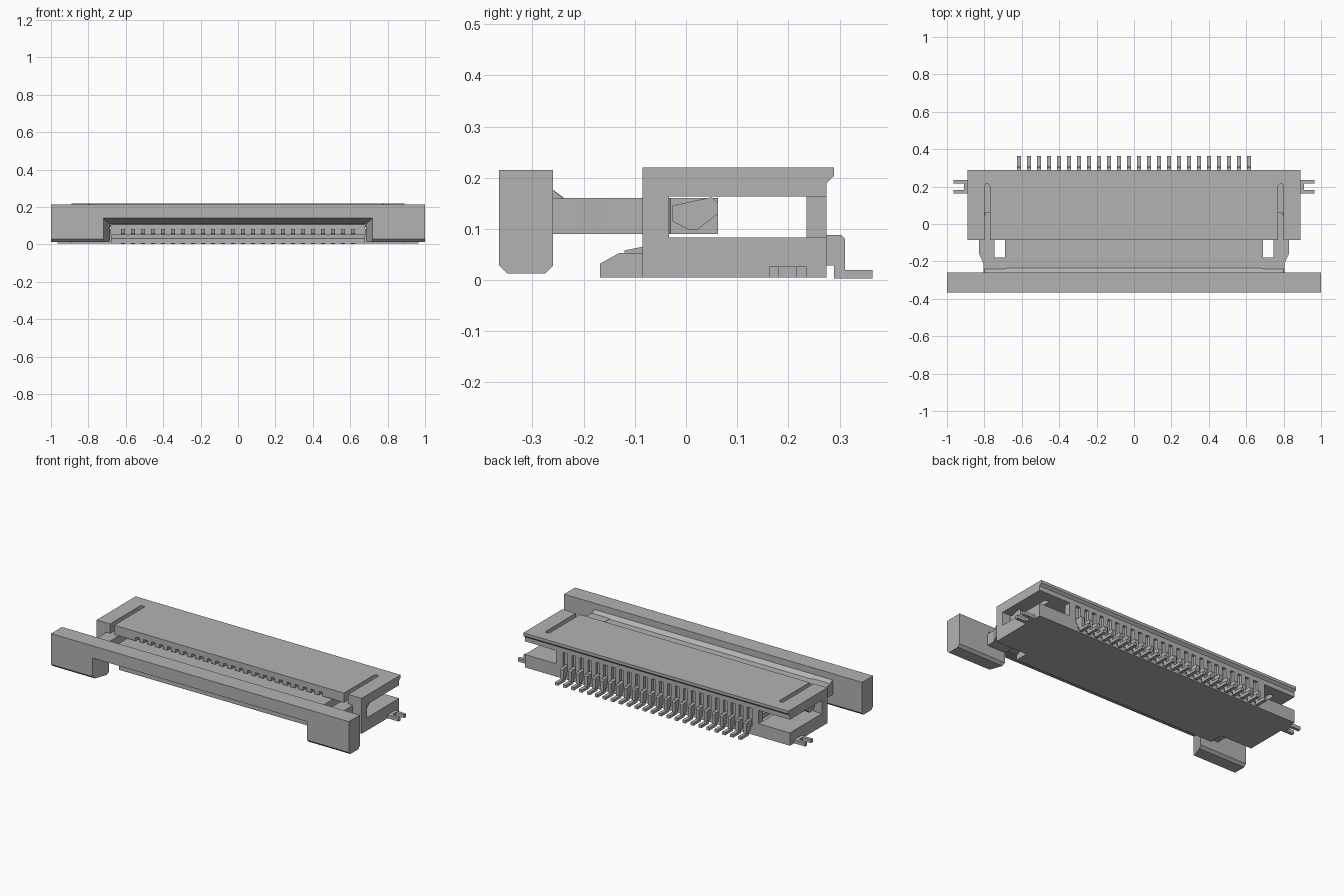
import bpy, bmesh

cube = bpy.data.objects.get("Cube")
if cube:
    bpy.data.objects.remove(cube, do_unlink=True)

grey = bpy.data.materials.new("plain grey")
grey.use_nodes = True
COLOUR = (0.45, 0.45, 0.45, 1)
grey.diffuse_color = COLOUR
grey.node_tree.nodes["Principled BSDF"].inputs["Base Color"].default_value = COLOUR

PITCH, PINS = 0.0535, 24
PIN_X = [(i - (PINS - 1) / 2) * PITCH for i in range(PINS)]


def finish(name, bm, hidden=False):
    bmesh.ops.recalc_face_normals(bm, faces=bm.faces)
    mesh = bpy.data.meshes.new(name)
    bm.to_mesh(mesh)
    bm.free()
    mesh.materials.append(grey)
    ob = bpy.data.objects.new(name, mesh)
    bpy.context.collection.objects.link(ob)
    ob.hide_render = hidden
    ob.hide_viewport = hidden
    return ob


def loft(bm, ring_a, ring_b):
    """Closed solid between two matching rings."""
    a = [bm.verts.new(p) for p in ring_a]
    b = [bm.verts.new(p) for p in ring_b]
    bm.faces.new(a)
    bm.faces.new(b)
    for i in range(len(a)):
        j = (i + 1) % len(a)
        bm.faces.new((a[i], a[j], b[j], b[i]))


def along_x(name, profile, spans, hidden=False):
    """Extrude a (y, z) profile over each x span."""
    bm = bmesh.new()
    for x0, x1 in spans:
        loft(bm, [(x0, y, z) for y, z in profile], [(x1, y, z) for y, z in profile])
    return finish(name, bm, hidden)


def along_z(name, outline, z0, z1, hidden=False):
    """Extrude an (x, y) outline upwards, on both sides."""
    bm = bmesh.new()
    for s in (-1, 1):
        loft(bm, [(s * x, y, z0) for x, y in outline], [(s * x, y, z1) for x, y in outline])
    return finish(name, bm, hidden)


def rect(a0, a1, b0, b1):
    return [(a0, b0), (a1, b0), (a1, b1), (a0, b1)]


def both(x0, x1):
    return [(-x1, -x0), (x0, x1)]


def each_pin(width):
    return [(x - width / 2, x + width / 2) for x in PIN_X]


def cut(ob, cutter):
    mod = ob.modifiers.new("cut", "BOOLEAN")
    mod.object = cutter
    mod.operation = "DIFFERENCE"
    mod.solver = "EXACT"


# Housing floor with the sloped entry lip
along_x("housing_floor", [(-0.168, 0.005), (0.275, 0.005), (0.275, 0.053),
                          (-0.13, 0.053), (-0.168, 0.032)], [(-0.68, 0.68)])
along_x("floor_side_blocks", rect(-0.085, 0.275, 0.005, 0.083), both(0.68, 0.89))
along_x("front_columns", rect(-0.085, -0.033, 0.083, 0.163), both(0.83, 0.89))

# Roof with undercut rear edge, side slots and a notched front edge
roof = along_x("housing_roof", [(-0.085, 0.163), (-0.085, 0.22), (0.289, 0.22),
                                (0.289, 0.203), (0.275, 0.19), (0.275, 0.163)], [(-0.89, 0.89)])
slot_outline = [(0.771, -0.1), (0.799, -0.1), (0.799, 0.203), (0.793, 0.213),
                (0.777, 0.213), (0.771, 0.203)]
cut(roof, along_z("slot_cutter", slot_outline, 0.15, 0.24, True))
cut(roof, along_x("notch_cutter", rect(-0.1, -0.06, 0.15, 0.185), each_pin(0.024), True))

# Rear wall with ribs between the contacts
along_x("rear_wall", rect(0.235, 0.258, 0.053, 0.163), [(-0.68, 0.68)])
along_x("rear_wall_ends", rect(0.258, 0.275, 0.053, 0.163), both(0.635, 0.68))
along_x("rear_ribs", rect(0.258, 0.275, 0.053, 0.163),
        [(x + 0.012, x + PITCH - 0.012) for x in PIN_X[:-1]])

# Contacts inside and soldering feet outside
along_x("inner_contacts", [(-0.12, 0.04), (0.24, 0.04), (0.24, 0.083), (-0.02, 0.083),
                           (-0.06, 0.07), (-0.12, 0.058)], each_pin(0.02))
along_x("solder_feet", [(0.25, 0.088), (0.303, 0.088), (0.311, 0.08), (0.311, 0.02),
                        (0.364, 0.02), (0.364, 0.003), (0.289, 0.003), (0.289, 0.028),
                        (0.25, 0.028)], each_pin(0.02))

# Forked anchor tabs at the ends
along_z("anchor_tabs", [(0.87, 0.162), (0.965, 0.162), (0.965, 0.181), (0.91, 0.181),
                        (0.91, 0.216), (0.965, 0.216), (0.965, 0.235), (0.87, 0.235)],
        0.005, 0.026)

# Slider bar with a tapered cable opening
bar = along_x("slider_bar", [(-0.365, 0.215), (-0.26, 0.215), (-0.26, 0.028), (-0.275, 0.013),
                             (-0.35, 0.013), (-0.365, 0.028)], [(-1, 1)])
bm = bmesh.new()
rings = [[(x, y, z) for x, z in rect(-w, w, -0.05, top)]
         for y, w, top in ((-0.37, 0.722, 0.142), (-0.25, 0.68, 0.105))]
loft(bm, *rings)
cut(bar, finish("opening_cutter", bm, True))

# Slider tongue that presses the cable
along_x("slider_tongue", [(-0.262, 0.105), (0.0, 0.105), (0.03, 0.125), (0.03, 0.158),
                          (-0.235, 0.158), (-0.262, 0.178)], [(-0.69, 0.69)])

# Slider arms joined to the tongue, with latch hooks
along_z("slider_arms", [(0.68, -0.262), (0.805, -0.262), (0.805, -0.21), (0.828, -0.16),
                        (0.828, -0.06), (0.80, -0.03), (0.80, 0.063), (0.765, 0.063),
                        (0.745, -0.03), (0.745, -0.18), (0.68, -0.18)], 0.09, 0.16)
along_x("arm_root_wedges", [(-0.262, 0.155), (-0.235, 0.155), (-0.262, 0.178)],
        both(0.69, 0.80))
along_x("latch_hooks", [(-0.027, 0.115), (0.005, 0.098), (0.022, 0.098), (0.063, 0.13),
                        (0.063, 0.15), (0.05, 0.162), (-0.027, 0.145)], both(0.79, 0.845))
